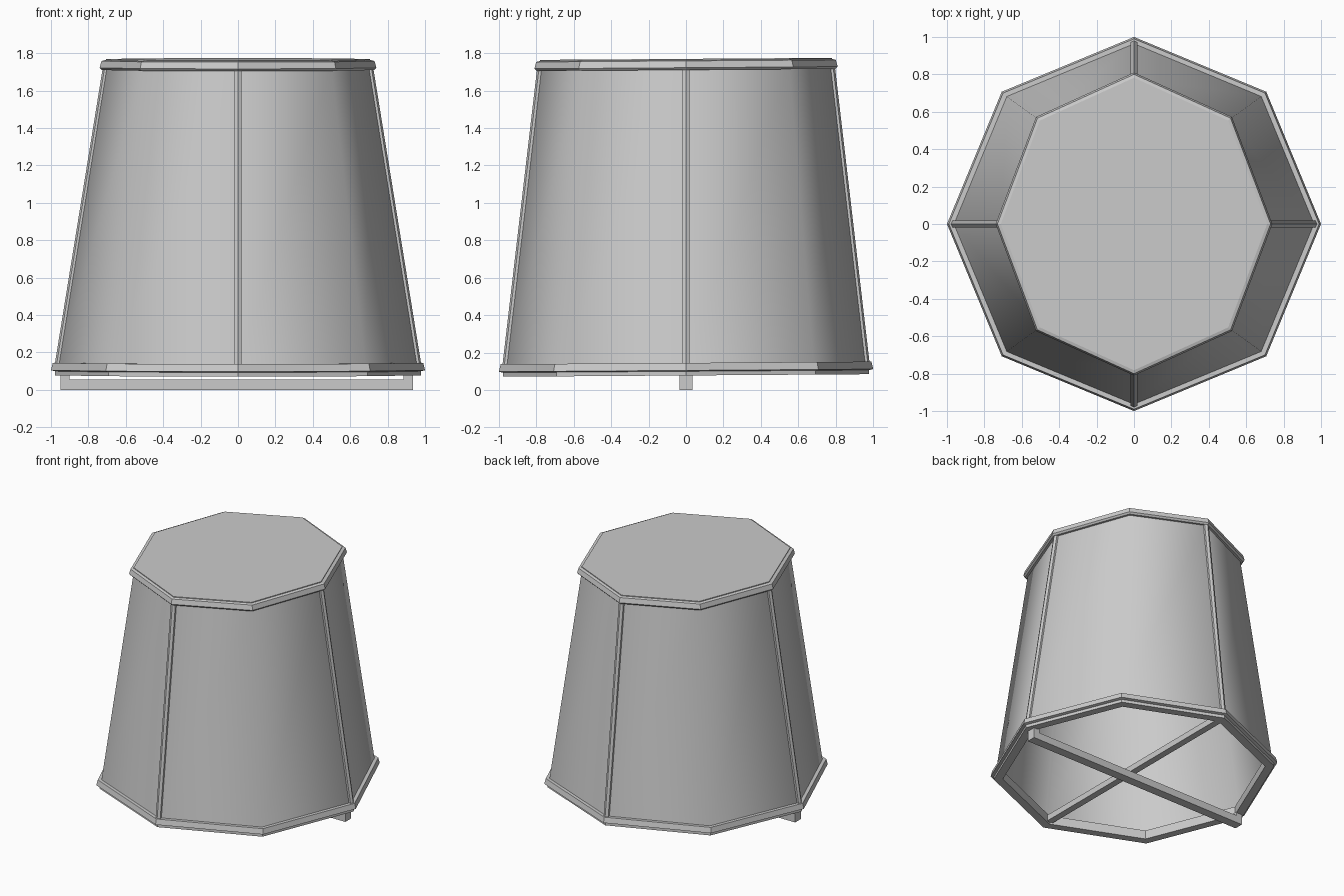
import bpy, bmesh, math

if "Cube" in bpy.data.objects:
    bpy.data.objects.remove(bpy.data.objects["Cube"])

TILT = 0.007      # the shade leans very slightly from front to back
SIDES = 8


def finish(name, bm, smooth=False):
    bmesh.ops.recalc_face_normals(bm, faces=bm.faces)
    me = bpy.data.meshes.new(name)
    bm.to_mesh(me)
    bm.free()
    ob = bpy.data.objects.new(name, me)
    bpy.context.collection.objects.link(ob)
    if smooth:
        bpy.ops.object.select_all(action='DESELECT')
        ob.select_set(True)
        bpy.context.view_layer.objects.active = ob
        bpy.ops.object.shade_smooth_by_angle(angle=math.radians(55))
    return ob


def octagon_sweep(name, profile, smooth=False, cap=False):
    """Sweep (x radius, y radius, z) points around an octagon with corners on the axes."""
    bm = bmesh.new()
    rings = []
    for rx, ry, z in profile:
        ring = []
        for i in range(SIDES):
            a = 2 * math.pi * i / SIDES
            y = ry * math.sin(a)
            ring.append(bm.verts.new((rx * math.cos(a), y, z + TILT * y)))
        rings.append(ring)
    n = len(rings)
    for j in range(n - 1 if cap else n):
        a, b = rings[j], rings[(j + 1) % n]
        for i in range(SIDES):
            k = (i + 1) % SIDES
            bm.faces.new((a[i], a[k], b[k], b[i]))
    if cap:
        bm.faces.new(rings[0])
        bm.faces.new(rings[-1])
    return finish(name, bm, smooth)


def box(name, lo, hi):
    bm = bmesh.new()
    bmesh.ops.create_cube(bm, size=1)
    for v in bm.verts:
        v.co = [l if c < 0 else h for c, l, h in zip(v.co, lo, hi)]
    return finish(name, bm)


# Tapered fabric wall, smooth shaded
octagon_sweep("shade_wall", [(0.968, 0.968, 0.11), (0.705, 0.778, 1.74),
                             (0.692, 0.765, 1.74), (0.953, 0.953, 0.11)], smooth=True)

# Moulded rims
octagon_sweep("bottom_rim", [(r, r, z) for r, z in
              [(0.915, 0.078), (0.978, 0.078), (0.978, 0.1), (1.0, 0.105),
               (0.99, 0.145), (0.96, 0.145), (0.915, 0.145)]])
octagon_sweep("top_rim", [(r, r + 0.07, z) for r, z in
              [(0.69, 1.71), (0.728, 1.71), (0.74, 1.722),
               (0.73, 1.758), (0.712, 1.763), (0.69, 1.763)]])
octagon_sweep("top_cap", [(0.705, 0.78, 1.745), (0.705, 0.78, 1.769)], cap=True)

# Corner beads on the four axis corners
for i, name in enumerate(("right", "back", "left", "front")):
    a = i * math.pi / 2
    c, s = math.cos(a), math.sin(a)
    r_top = 0.705 if i % 2 == 0 else 0.778
    w = 0.019
    bm = bmesh.new()
    rings = []
    for r, z in ((0.968, 0.11), (r_top, 1.735)):
        ring = []
        for d, t in ((-0.02, -w), (0.006, -w), (0.016, 0), (0.006, w), (-0.02, w)):
            x, y = (r + d) * c - t * s, (r + d) * s + t * c
            ring.append(bm.verts.new((x, y, z + TILT * y)))
        rings.append(ring)
    for k in range(5):
        m = (k + 1) % 5
        bm.faces.new((rings[0][k], rings[0][m], rings[1][m], rings[1][k]))
    for ring in rings:
        bm.faces.new(ring)
    finish(name + "_corner_bead", bm)

# Crossed support bars under the shade
box("lower_bar", (-0.95, -0.034, 0), (0.935, 0.034, 0.055))
box("lower_bar_left_end", (-0.95, -0.034, 0.055), (-0.9, 0.034, 0.085))
box("lower_bar_right_end", (0.885, -0.034, 0.055), (0.935, 0.034, 0.085))
box("upper_bar", (-0.025, -0.925, 0.085), (0.025, 0.925, 0.13))
